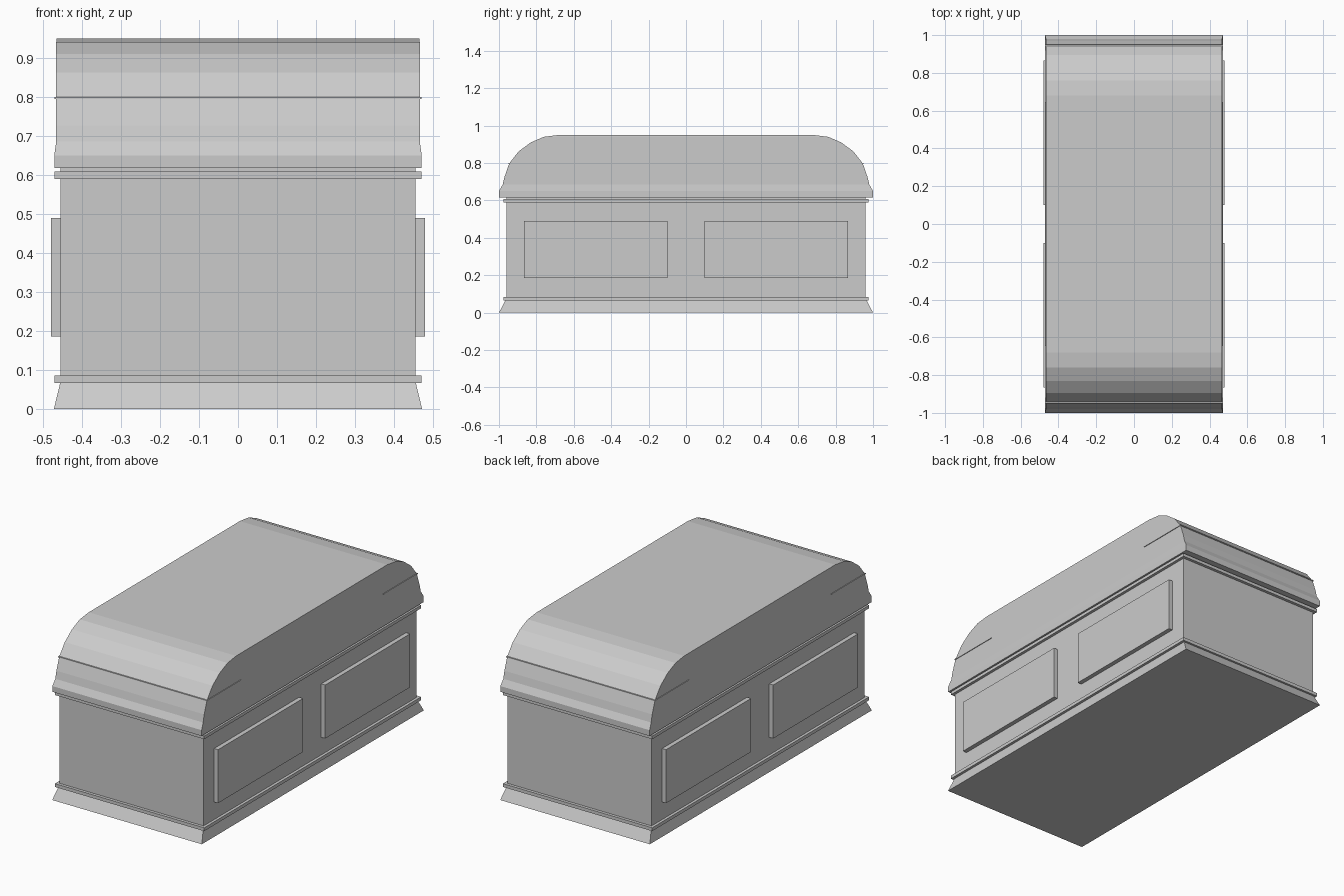
import bpy, bmesh

if "Cube" in bpy.data.objects:
    bpy.data.objects.remove(bpy.data.objects["Cube"])


def loft(name, levels, offset=(0, 0)):
    """Closed solid through stacked rectangles given as (half x, half y, z)."""
    bm = bmesh.new()
    rings = []
    for hx, hy, z in levels:
        rings.append([bm.verts.new((offset[0] + sx * hx, offset[1] + sy * hy, z))
                      for sx, sy in ((-1, -1), (1, -1), (1, 1), (-1, 1))])
    for a, b in zip(rings, rings[1:]):
        for i in range(4):
            j = (i + 1) % 4
            bm.faces.new((a[i], a[j], b[j], b[i]))
    bm.faces.new(rings[0][::-1])
    bm.faces.new(rings[-1])
    mesh = bpy.data.meshes.new(name)
    bm.to_mesh(mesh)
    bm.free()
    obj = bpy.data.objects.new(name, mesh)
    bpy.context.collection.objects.link(obj)
    return obj


def box(name, hx, hy, z0, z1, offset=(0, 0)):
    return loft(name, [(hx, hy, z0), (hx, hy, z1)], offset)


# Flared foot, chest body and the two trim bands
loft("base_plinth", [(0.472, 1.0, 0), (0.456, 0.965, 0.066)])
box("chest_body", 0.455, 0.96, 0.066, 0.618)
box("lower_trim", 0.471, 0.977, 0.066, 0.085)
box("upper_trim", 0.471, 0.977, 0.59, 0.608)

# Lid: stepped rim, then a faceted curve at both ends with flat sides
loft("lid", [(0.471, 1.0, 0.617), (0.471, 1.0, 0.65), (0.466, 0.98, 0.685),
             (0.466, 0.97, 0.727), (0.466, 0.945, 0.798), (0.466, 0.895, 0.862),
             (0.466, 0.83, 0.91), (0.466, 0.76, 0.94), (0.465, 0.68, 0.95)])

# Thin seam strips round each end of the lid
for side, label in ((-1, "front"), (1, "back")):
    box(f"{label}_lid_seam", 0.47, 0.154, 0.795, 0.8, (0, side * 0.796))

# Raised side panels
for sx, xl in ((-1, "left"), (1, "right")):
    for sy, yl in ((-1, "front"), (1, "back")):
        box(f"{xl}_{yl}_panel", 0.015, 0.3825, 0.185, 0.49, (sx * 0.465, sy * 0.4825))
